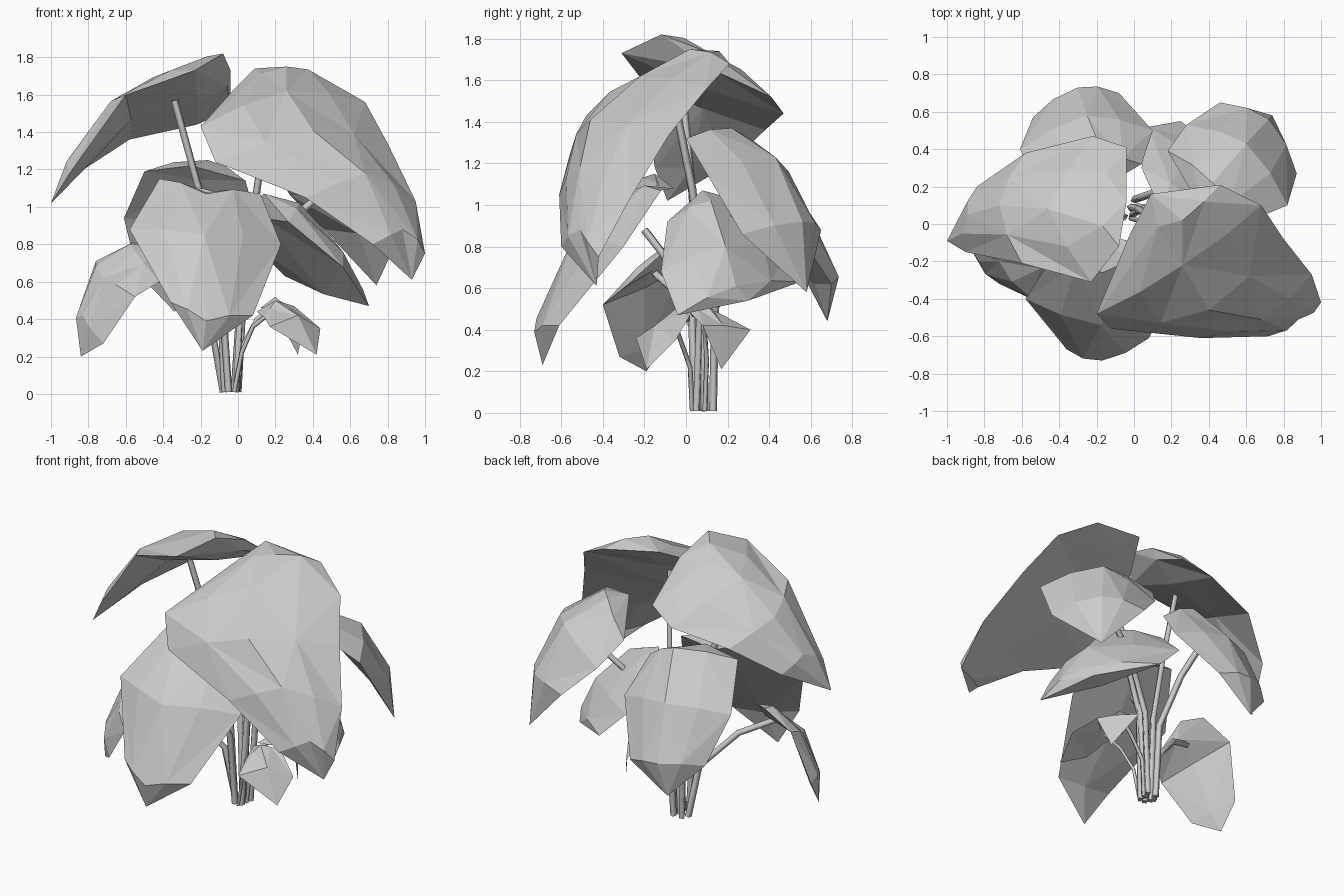
import bpy
import bmesh
from mathutils import Vector

default_cube = bpy.data.objects.get("Cube")
if default_cube:
    bpy.data.objects.remove(default_cube, do_unlink=True)

# One plain grey for the whole plant
grey = bpy.data.materials.new("plain_grey")
grey.use_nodes = True
grey.diffuse_color = (0.6, 0.6, 0.6, 1)
shader = next(n for n in grey.node_tree.nodes if n.type == "BSDF_PRINCIPLED")
shader.inputs["Base Color"].default_value = grey.diffuse_color
shader.inputs["Roughness"].default_value = 0.8


def point(hundredths):
    return Vector(hundredths) / 100


def between(a, b, bulge):
    """Point halfway from a to b, pushed away from the stems."""
    middle = (a + b) / 2
    outward = Vector((middle.x, middle.y, 0.5)).normalized()
    return middle + outward * bulge


def blade(bm, first, strips, last):
    """Triangles between rows of vertices, with a fan at both ends."""
    for i in range(len(strips[0]) - 1):
        bm.faces.new((first, strips[0][i], strips[0][i + 1]))
        bm.faces.new((last, strips[-1][i + 1], strips[-1][i]))
        for r, (upper, lower) in enumerate(zip(strips, strips[1:])):
            a, b = upper[i], upper[i + 1]
            c, d = lower[i + 1], lower[i]
            if (i + r) % 2:
                bm.faces.new((a, d, c))
                bm.faces.new((a, c, b))
            else:
                bm.faces.new((a, d, b))
                bm.faces.new((b, d, c))


def leaf(name, base, rows, tip, bulge=0.025):
    """Closed leaf: domed top and flat underside that share one rim."""
    bm = bmesh.new()
    first = bm.verts.new(point(base))
    last = bm.verts.new(point(tip))
    top, under = [], []
    for row in rows:
        left, rib, right = map(point, row)
        across = [left, between(left, rib, bulge), rib,
                  between(right, rib, bulge), right]
        strip = [bm.verts.new(p) for p in across]
        belly = bm.verts.new(between(left, right, -bulge))
        top.append(strip)
        under.append([strip[-1], belly, strip[0]])
    blade(bm, first, top, last)
    blade(bm, first, under, last)
    bmesh.ops.recalc_face_normals(bm, faces=bm.faces)
    mesh = bpy.data.meshes.new(name)
    bm.to_mesh(mesh)
    bm.free()
    mesh.materials.append(grey)
    obj = bpy.data.objects.new(name, mesh)
    bpy.context.collection.objects.link(obj)


def stem(name, path, radius=0.02):
    """Thin square stalk that follows a bent path."""
    curve = bpy.data.curves.new(name, "CURVE")
    curve.dimensions = "3D"
    curve.bevel_depth = radius
    curve.bevel_resolution = 0
    curve.use_fill_caps = True
    spline = curve.splines.new("POLY")
    spline.points.add(len(path) - 1)
    for target, place in zip(spline.points, path):
        target.co = (*point(place), 1)
    curve.materials.append(grey)
    obj = bpy.data.objects.new(name, curve)
    bpy.context.collection.objects.link(obj)
    bpy.ops.object.select_all(action="DESELECT")
    obj.select_set(True)
    bpy.context.view_layer.objects.active = obj
    bpy.ops.object.convert(target="MESH")


# Two large upper leaves
leaf("upper_front_leaf", (9, 16, 174), [
    [(-2, -5, 163), (26, 2, 175), (46, 21, 168)],
    [(-20, -48, 143), (26, -22, 162), (68, 10, 156)],
    [(-12, -56, 124), (40, -46, 141), (80, -8, 134)],
    [(36, -61, 105), (68, -51, 118), (95, -27, 103)],
    [(72, -60, 80), (88, -51, 88), (100, -42, 75)],
], (93, -43, 61))
leaf("upper_right_leaf", (-4, 12, 173), [
    [(-8, -12, 182), (-24, 10, 174), (-4, 41, 152)],
    [(-23, -31, 173), (-46, 8, 169), (-22, 47, 144)],
    [(-60, -21, 160), (-72, 10, 150), (-58, 38, 136)],
    [(-90, -15, 118), (-89, 5, 128), (-84, 20, 119)],
], (-100, -9, 102))

# Middle ring of leaves
leaf("middle_front_leaf", (-17, -6, 108), [
    [(-42, -15, 115), (-17, -26, 107), (12, -12, 107)],
    [(-58, -40, 88), (-18, -54, 85), (23, -30, 80)],
    [(-36, -67, 49), (-17, -73, 39), (8, -61, 42)],
], (-19, -69, 23))
leaf("middle_back_leaf", (-25, 15, 122), [
    [(4, 32, 114), (-16, 36, 125), (-50, 17, 119)],
    [(10, 50, 92), (-25, 58, 99), (-61, 40, 94)],
    [(-8, 70, 62), (-30, 73, 66), (-54, 57, 65)],
], (-34, 68, 44))
leaf("back_left_leaf", (38, 5, 134), [
    [(58, 0, 132), (42, 22, 137), (18, 39, 122)],
    [(82, 10, 115), (60, 43, 123), (28, 53, 106)],
    [(87, 27, 86), (72, 56, 92), (46, 65, 88)],
], (74, 58, 58))
leaf("middle_left_leaf", (14, 8, 107), [
    [(27, -9, 92), (33, 12, 102), (4, 30, 100)],
    [(56, -12, 68), (53, 19, 80), (8, 52, 80)],
    [(70, -4, 47), (60, 24, 61), (25, 55, 63)],
], (57, 30, 54))

# Lower leaves
leaf("lower_right_leaf", (-45, -10, 78), [
    [(-42, -30, 60), (-55, -16, 76), (-56, -2, 81)],
    [(-55, -40, 52), (-72, -20, 62), (-76, -1, 71)],
    [(-72, -32, 27), (-83, -20, 42), (-86, -8, 37)],
], (-84, -19, 20))
leaf("small_front_leaf", (10, 2, 44), [
    [(14, -12, 41), (20, -5, 50), (30, 2, 47)],
    [(17, -24, 36), (32, -15, 42), (44, -5, 35)],
], (42, -19, 21), bulge=0)
leaf("small_back_leaf", (12, 3, 46), [
    [(24, 2, 48), (20, 10, 52), (15, 18, 46)],
    [(36, 8, 42), (30, 18, 42), (22, 31, 40)],
], (32, 17, 21), bulge=0)

# Stems spread from one bundle at the ground
stem("upper_front_stem", [(-2, 9, 1), (2, 8, 60), (10, 3, 108), (16, -6, 152)])
stem("upper_right_stem", [(-7, 7, 1), (-10, 6, 60), (-20, 3, 106), (-34, -2, 157)])
stem("middle_front_stem", [(-5, 4, 1), (-8, 3, 45), (-12, -6, 70), (-16, -20, 88)])
stem("middle_back_stem", [(-6, 13, 1), (-8, 14, 50), (-15, 26, 82), (-22, 40, 104)])
stem("back_left_stem", [(0, 13, 1), (3, 14, 55), (20, 20, 86), (46, 28, 108)])
stem("middle_left_stem", [(-1, 5, 1), (2, 7, 60), (12, 10, 82), (22, 14, 92)])
stem("lower_right_stem", [(-8, 9, 1), (-14, 6, 35), (-35, -5, 58), (-55, -16, 68)])
stem("small_front_stem", [(-2, 3, 1), (2, 2, 22), (8, -3, 36), (18, -6, 44)], 0.012)
stem("small_back_stem", [(0, 9, 1), (2, 10, 25), (10, 9, 40), (20, 11, 48)], 0.012)
